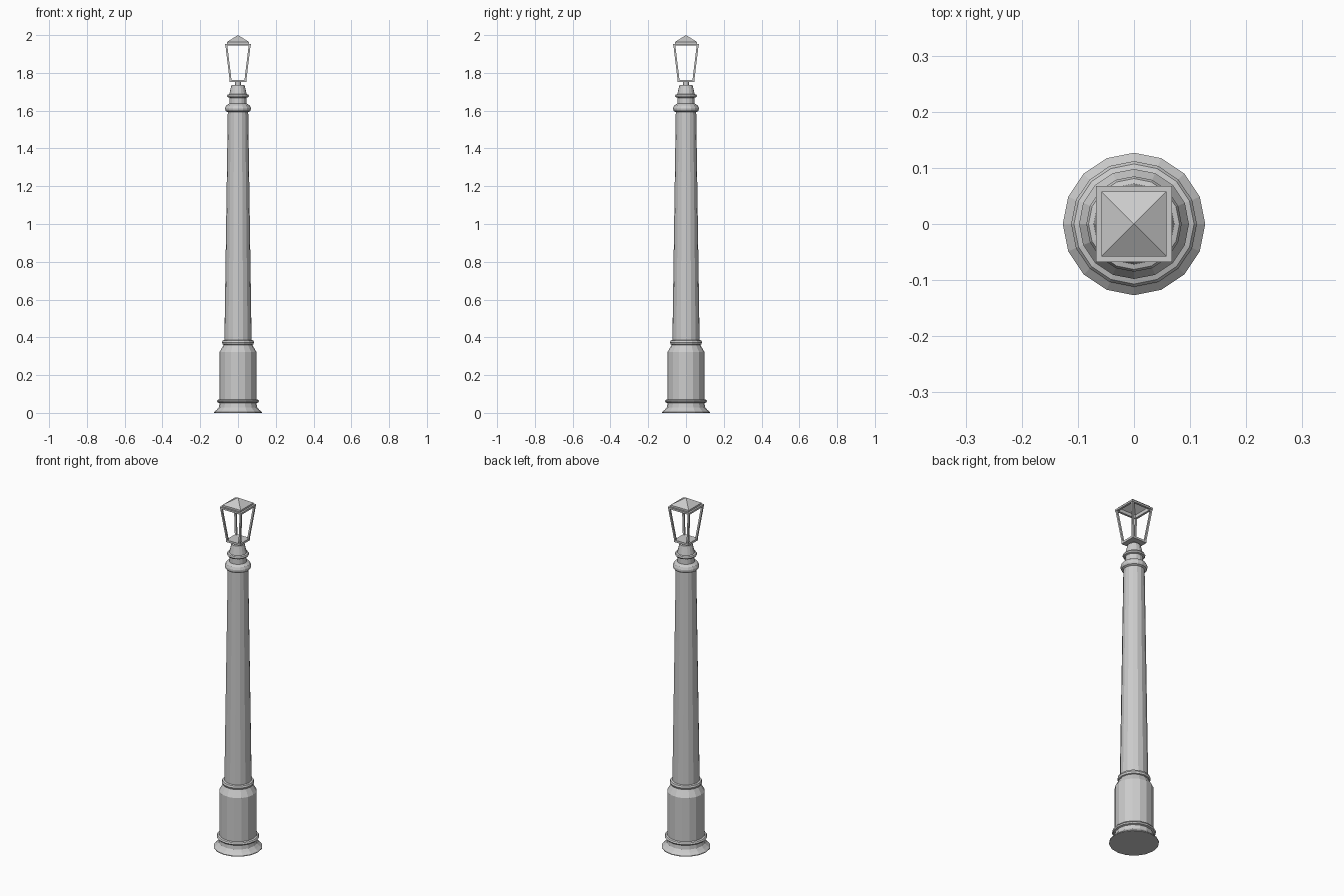
import bpy, bmesh, math

if "Cube" in bpy.data.objects:
    bpy.data.objects.remove(bpy.data.objects["Cube"])


def finish(name, bm):
    bmesh.ops.recalc_face_normals(bm, faces=bm.faces)
    me = bpy.data.meshes.new(name)
    bm.to_mesh(me)
    bm.free()
    ob = bpy.data.objects.new(name, me)
    bpy.context.collection.objects.link(ob)
    return ob


def loft(bm, rings, caps=True):
    """Bridge equal-length loops of points with quads."""
    loops = [[bm.verts.new(p) for p in ring] for ring in rings]
    n = len(loops[0])
    for a, b in zip(loops, loops[1:]):
        for i in range(n):
            j = (i + 1) % n
            bm.faces.new((a[i], a[j], b[j], b[i]))
    if caps:
        bm.faces.new(loops[0][::-1])
        bm.faces.new(loops[-1])


def turned(name, profile, sides=16):
    bm = bmesh.new()
    loft(bm, [[(r * math.cos(math.tau * i / sides), r * math.sin(math.tau * i / sides), z)
               for i in range(sides)] for r, z in profile])
    return finish(name, bm)


def square(h, z, cx=0, cy=0):
    return [(cx + h * sx, cy + h * sy, z) for sx, sy in ((-1, -1), (1, -1), (1, 1), (-1, 1))]


# Turned post, from the flared foot up
turned("pedestal", [(0.127, 0), (0.127, 0.004), (0.113, 0.016), (0.101, 0.029), (0.098, 0.052),
                    (0.107, 0.055), (0.112, 0.062), (0.107, 0.069), (0.098, 0.072),
                    (0.098, 0.322), (0.076, 0.36)])
turned("lower_ring", [(0.074, 0.36), (0.081, 0.363), (0.085, 0.373), (0.081, 0.383), (0.071, 0.386)])
turned("shaft", [(0.072, 0.38), (0.054, 1.60)])
turned("capital", [(0.054, 1.592), (0.064, 1.597), (0.068, 1.606), (0.068, 1.615), (0.062, 1.628),
                   (0.046, 1.638), (0.045, 1.668), (0.054, 1.671), (0.058, 1.678),
                   (0.054, 1.685), (0.046, 1.688), (0.034, 1.737)])
turned("lantern_neck", [(0.015, 1.73), (0.015, 1.754)])

# Lantern floor
bm = bmesh.new()
loft(bm, [square(0.045, 1.751), square(0.045, 1.763)])
finish("lantern_floor", bm)

# Four sloping corner bars
bm = bmesh.new()
for sx in (-1, 1):
    for sy in (-1, 1):
        loft(bm, [square(0.005, 1.76, 0.039 * sx, 0.039 * sy),
                  square(0.005, 1.948, 0.062 * sx, 0.062 * sy)])
finish("lantern_bars", bm)

# Open square frame under the roof
bm = bmesh.new()
loft(bm, [square(h, z) for h, z in ((0.056, 1.944), (0.068, 1.944), (0.068, 1.954),
                                    (0.056, 1.954), (0.056, 1.944))], caps=False)
bmesh.ops.remove_doubles(bm, verts=bm.verts, dist=1e-5)
finish("lantern_frame", bm)

# Hollow pyramid roof with a short upright rim
bm = bmesh.new()
loft(bm, [square(0.058, 1.954), square(0.058, 1.964), square(0.0, 2.0)], caps=False)
bmesh.ops.remove_doubles(bm, verts=bm.verts, dist=1e-5)
finish("lantern_roof", bm)
